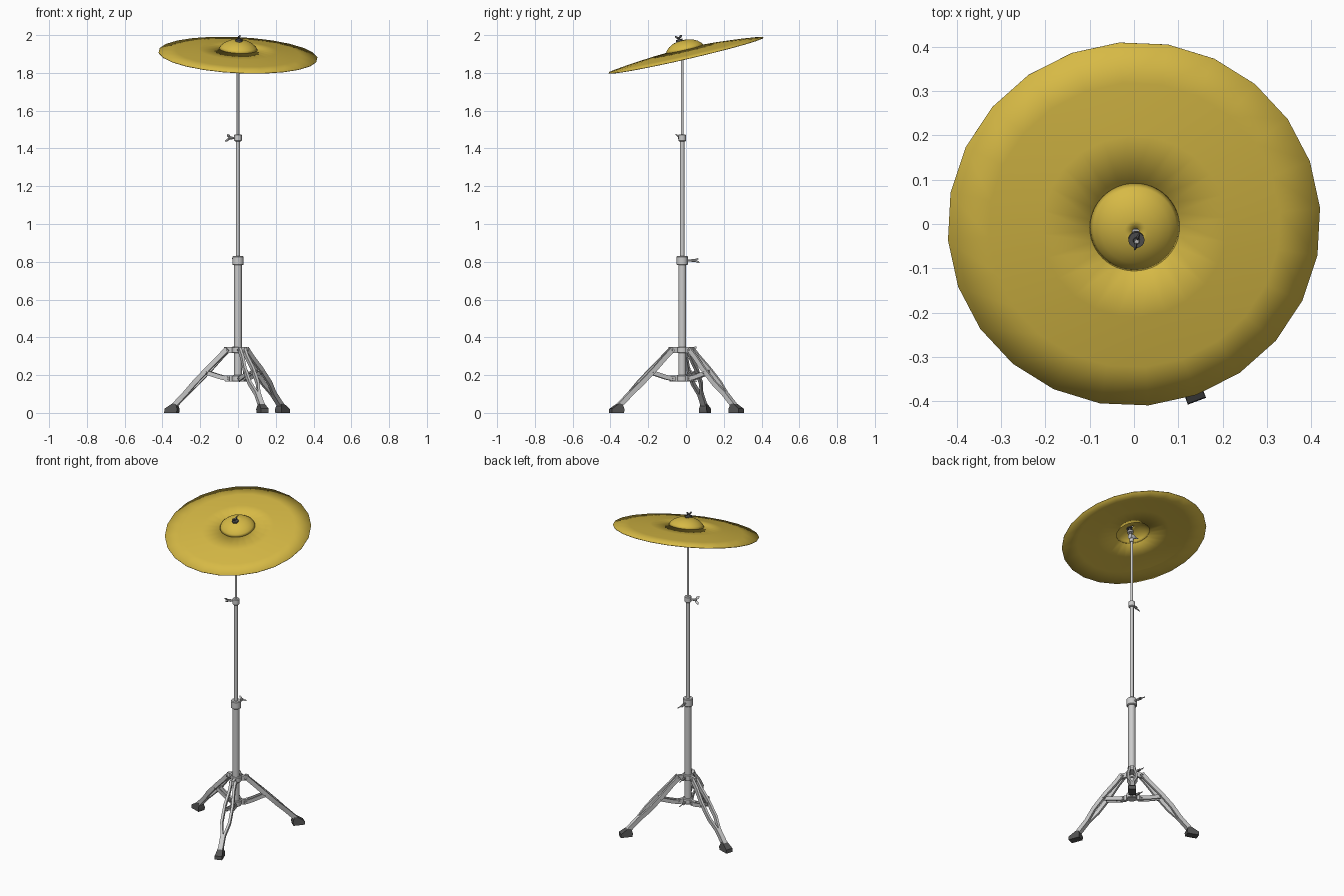
import bpy, bmesh, math
from mathutils import Vector, Matrix

if "Cube" in bpy.data.objects:
    bpy.data.objects.remove(bpy.data.objects["Cube"])

AX = Vector((0, -0.02, 0))            # column axis
TILT = Vector((0.05, -0.23, 1)).normalized()


def material(name, col):
    m = bpy.data.materials.new(name)
    m.diffuse_color = (*col, 1)
    m.use_nodes = True
    m.node_tree.nodes["Principled BSDF"].inputs["Base Color"].default_value = m.diffuse_color
    return m


BRASS = material("brass", (0.68, 0.49, 0.06))
RUBBER = material("rubber", (0.09, 0.09, 0.09))


def finish(name, bm, mat=None, angle=35):
    bmesh.ops.recalc_face_normals(bm, faces=bm.faces)
    me = bpy.data.meshes.new(name)
    bm.to_mesh(me)
    bm.free()
    me.shade_smooth()
    me.set_sharp_from_angle(angle=math.radians(angle))
    ob = bpy.data.objects.new(name, me)
    bpy.context.collection.objects.link(ob)
    if mat:
        me.materials.append(mat)
    return ob


def frame(origin, axis):
    return Matrix.Translation(origin) @ Vector(axis).to_track_quat('Z', 'Y').to_matrix().to_4x4()


def add_cyl(bm, a, b, r, seg=16):
    a, b = Vector(a), Vector(b)
    bmesh.ops.create_cone(bm, cap_ends=True, segments=seg, radius1=r, radius2=r,
                          depth=(b - a).length, matrix=frame((a + b) / 2, b - a))


def add_box(bm, mat, size):
    bmesh.ops.create_cube(bm, size=1, matrix=mat @ Matrix.Diagonal((*size, 1)))


def lathe(name, profile, seg, mtx, mat=None, phase=0.0):
    bm = bmesh.new()
    vs = [bm.verts.new((r, 0, z)) for r, z in profile]
    es = [bm.edges.new(p) for p in zip(vs, vs[1:])]
    bmesh.ops.rotate(bm, verts=vs, matrix=Matrix.Rotation(phase, 3, 'Z'))
    bmesh.ops.spin(bm, geom=vs + es, axis=(0, 0, 1), cent=(0, 0, 0),
                   angle=2 * math.pi, steps=seg)
    bmesh.ops.remove_doubles(bm, verts=bm.verts, dist=1e-5)
    bm.transform(mtx)
    return finish(name, bm, mat)


def add_sweep(bm, pts, u, v):
    """Rectangular bar through pts with half-axes u and v."""
    rings = [[bm.verts.new(p + u * a + v * b) for a, b in ((1, 1), (-1, 1), (-1, -1), (1, -1))]
             for p in pts]
    for r0, r1 in zip(rings, rings[1:]):
        for i in range(4):
            bm.faces.new((r0[i], r0[i - 1], r1[i - 1], r1[i]))
    bm.faces.new(rings[0])
    bm.faces.new(rings[-1][::-1])


def wing_bolt(name, base, axis, length, roll=0.0, size=0.014, mat=None):
    bm = bmesh.new()
    add_cyl(bm, (0, 0, 0), (0, 0, length), 0.005, 10)
    add_cyl(bm, (0, 0, length * 0.55), (0, 0, length), 0.008, 10)
    for s in (1, -1):
        m = (Matrix.Translation((s * size, 0, length + size * 0.3)) @ Matrix.Rotation(s * 0.8, 4, 'Y')
             @ Matrix.Diagonal((size * 0.55, 0.0035, size, 1)))
        bmesh.ops.create_uvsphere(bm, u_segments=12, v_segments=8, radius=1, matrix=m)
    bm.transform(frame(base, axis) @ Matrix.Rotation(roll, 4, 'Z'))
    return finish(name, bm, mat)


def polar(deg):
    return Vector((math.cos(math.radians(deg)), math.sin(math.radians(deg)), 0))


# telescoping column and collars
for name, z0, z1, r in (("lower_tube", 0.165, 0.8, 0.021), ("middle_tube", 0.78, 1.46, 0.0115),
                        ("upper_rod", 1.44, 1.905, 0.007)):
    bm = bmesh.new()
    add_cyl(bm, AX + Vector((0, 0, z0)), AX + Vector((0, 0, z1)), r)
    finish(name, bm)
for name, z0, z1, r in (("lower_collar", 0.782, 0.83, 0.03), ("upper_collar", 1.437, 1.475, 0.02),
                        ("leg_hub", 0.316, 0.35, 0.031), ("brace_hub", 0.165, 0.2, 0.031)):
    c = 0.004
    lathe(name, [(0, z0), (r - c, z0), (r, z0 + c), (r, z1 - c), (r - c, z1), (0, z1)],
          20, Matrix.Translation(AX))

# wing bolts on collars and hubs
wing_bolt("lower_collar_bolt", AX + Vector((0, 0.02, 0.806)), (-0.15, 1, 0), 0.055, 0.5)
wing_bolt("upper_collar_bolt", AX + Vector((-0.01, 0, 1.456)), (-1, -0.4, 0), 0.042, 0.9)
wing_bolt("leg_hub_bolt", AX + Vector((0, 0.02, 0.335)), polar(100), 0.045, 0.7)
wing_bolt("brace_hub_bolt", AX + Vector((0, 0.02, 0.18)), polar(100), 0.04, 0.7)

# tripod: split-rail legs, ears, braces and rubber feet
UP = Vector((0, 0, 1))
for i, deg in enumerate((-69.5, 50.5, 161), 1):
    out = polar(deg)
    side = UP.cross(out)
    P = lambda r, z: AX + out * r + UP * z
    top, foot = P(0.062, 0.333), P(0.365, 0.03)
    nrm = (foot - top).cross(side).normalized()

    bm = bmesh.new()
    for s in (1, -1):
        pts = [top.lerp(foot, t) + side * s * o for t, o in
               ((-0.02, .013), (0.12, .013), (0.33, .023), (0.58, .023), (0.76, .007), (1, .007))]
        add_sweep(bm, pts, side * 0.007, nrm * 0.013)
    finish(f"leg_{i}", bm, angle=20)

    rot = Matrix.Rotation(math.radians(deg), 4, 'Z')
    bm = bmesh.new()
    for r, z in ((0.05, 0.333), (0.045, 0.182)):
        add_box(bm, Matrix.Translation(P(r, z)) @ rot, (0.05, 0.016, 0.03))
    for r, z, w in ((0.06, 0.333, 0.025), (0.055, 0.182, 0.02), (0.17, 0.213, 0.033)):
        add_cyl(bm, P(r, z) - side * w, P(r, z) + side * w, 0.006, 10)
    finish(f"leg_hinge_{i}", bm)

    bm = bmesh.new()
    for s in (1, -1):
        add_sweep(bm, [P(r, z) + side * s * 0.012 for r, z in
                       ((0.045, 0.18), (0.09, 0.188), (0.175, 0.214))],
                  side * 0.0035, UP * 0.012)
    finish(f"brace_{i}", bm, angle=20)

    # foot: side outline extruded across
    bm = bmesh.new()
    outline = [(0.337, 0), (0.406, 0), (0.404, 0.022), (0.362, 0.05), (0.343, 0.047), (0.334, 0.02)]
    a, b = [[bm.verts.new(P(r, z) + side * s * (0.022 if z < 0.03 else 0.015)) for r, z in outline]
            for s in (1, -1)]
    for k in range(len(outline)):
        bm.faces.new((a[k], a[k - 1], b[k - 1], b[k]))
    bm.faces.new(a)
    bm.faces.new(b[::-1])
    finish(f"rubber_foot_{i}", bm, RUBBER)

# cymbal bow (24 sides) and rounder bell, tilted together
cm = Matrix.Translation((0, 0, 1.895)) @ Vector((0, 0, 1)).rotation_difference(TILT).to_matrix().to_4x4()
bow = lathe("cymbal_bow", [(0.422, 0), (0.33, 0.012), (0.21, 0.024), (0.097, 0.032)],
            24, cm, BRASS, math.radians(4.8))
bell = lathe("cymbal_bell", [(0.102, 0.031), (0.094, 0.045), (0.077, 0.06), (0.052, 0.073),
                             (0.026, 0.079), (0.008, 0.08)], 48, cm, BRASS)
for ob in (bow, bell):
    mod = ob.modifiers.new("thickness", 'SOLIDIFY')
    mod.thickness = 0.003

# tilter joint, post, washers and top nut
joint = Vector((0.002, -0.02, 1.905))
bm = bmesh.new()
add_cyl(bm, joint - Vector((0.013, 0, 0)), joint + Vector((0.013, 0, 0)), 0.016, 16)
add_cyl(bm, joint - UP * 0.035, joint - UP * 0.008, 0.011)
add_cyl(bm, joint, joint + TILT * 0.088, 0.005, 12)
add_cyl(bm, joint + TILT * 0.03, joint + TILT * 0.04, 0.018)
finish("tilter", bm)
wing_bolt("tilter_bolt", joint, (-1, 0.2, 0), 0.028, 0.6, 0.01)
bm = bmesh.new()
add_cyl(bm, joint + TILT * 0.058, joint + TILT * 0.074, 0.018, 20)
finish("top_felt", bm, RUBBER)
wing_bolt("top_wing_nut", joint + TILT * 0.072, TILT, 0.012, 1.1, 0.011, RUBBER)
